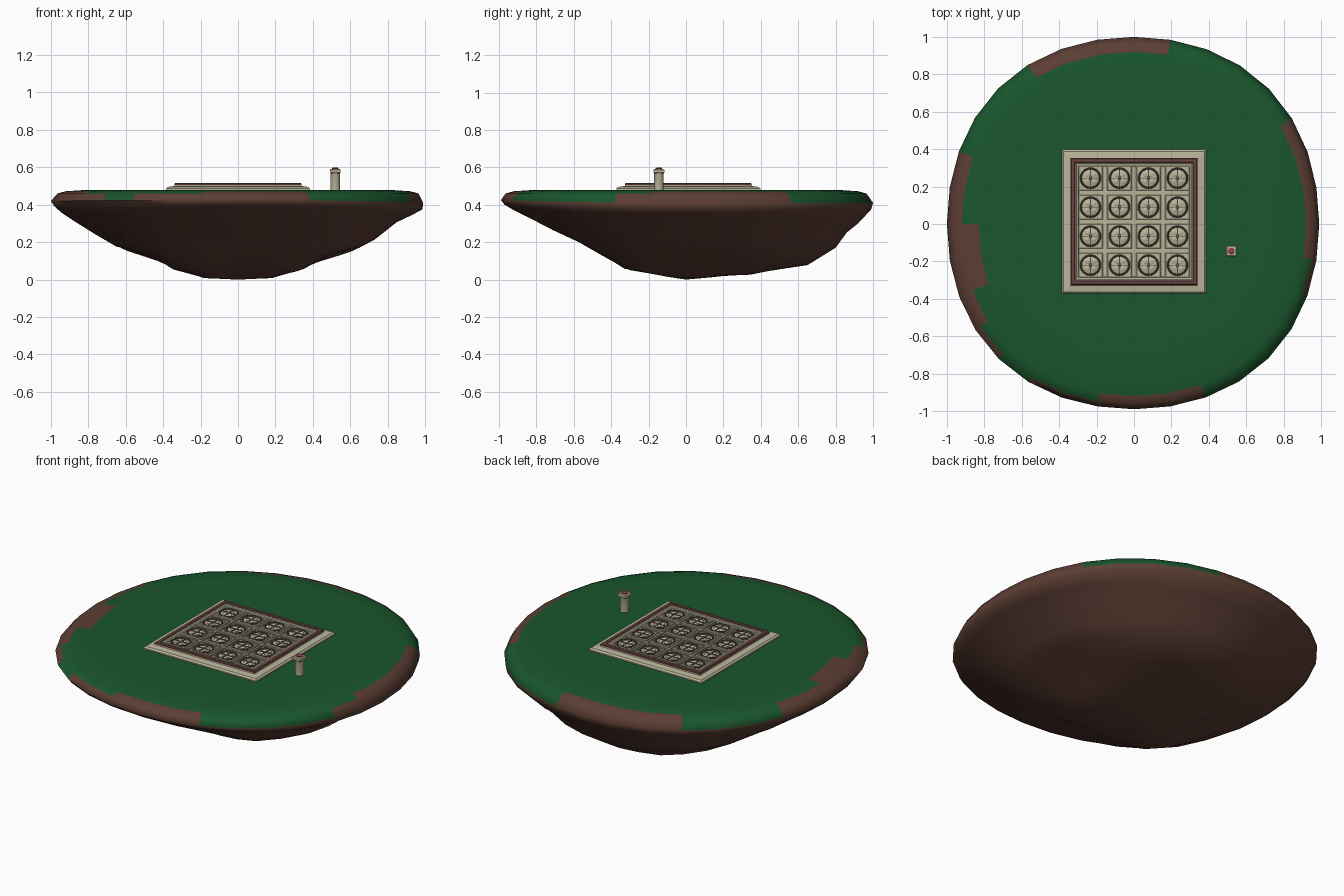
import bpy, bmesh, math, random
from mathutils import Matrix, Vector

if "Cube" in bpy.data.objects:
    bpy.data.objects.remove(bpy.data.objects["Cube"])

random.seed(4)

def material(name, rgb):
    m = bpy.data.materials.new(name)
    m.diffuse_color = (*rgb, 1)
    m.use_nodes = True
    m.node_tree.nodes["Principled BSDF"].inputs["Base Color"].default_value = m.diffuse_color
    return m

GRASS = material("grass", (0.010, 0.092, 0.026))
EARTH = material("earth", (0.107, 0.048, 0.034))
STONE = material("stone", (0.49, 0.46, 0.32))
RED = material("red_trim", (0.15, 0.06, 0.055))
DARK = material("dark_inlay", (0.10, 0.075, 0.06))

def finish(name, bm, mats, smooth=None):
    bmesh.ops.recalc_face_normals(bm, faces=bm.faces)
    me = bpy.data.meshes.new(name)
    bm.to_mesh(me)
    bm.free()
    for m in mats:
        me.materials.append(m)
    ob = bpy.data.objects.new(name, me)
    bpy.context.collection.objects.link(ob)
    if smooth:
        bpy.ops.object.select_all(action='DESELECT')
        ob.select_set(True)
        bpy.context.view_layer.objects.active = ob
        bpy.ops.object.shade_smooth_by_angle(angle=math.radians(smooth))
    return ob

def stack(bm, centre, profile, sides, turn=0.0, close=False):
    """Lathe (radius, z) points round a centre; capped, or closed into a ring."""
    rings = [[bm.verts.new((centre[0] + r * math.cos(turn + math.tau * i / sides),
                            centre[1] + r * math.sin(turn + math.tau * i / sides), z))
              for i in range(sides)] for r, z in profile]
    pairs = list(zip(rings, rings[1:]))
    if close:
        pairs.append((rings[-1], rings[0]))
    else:
        bm.faces.new(rings[0][::-1])
        bm.faces.new(rings[-1])
    for a, b in pairs:
        for i in range(sides):
            j = (i + 1) % sides
            bm.faces.new((a[i], a[j], b[j], b[i]))

def square(bm, centre, profile, close=False):
    """Same as stack, but square, with half-widths for radii."""
    stack(bm, centre, [(h * math.sqrt(2), z) for h, z in profile], 4, math.pi / 4, close)

def box(bm, loc, size, angle=0.0):
    m = Matrix.Translation(loc) @ Matrix.Rotation(angle, 4, 'Z') @ Matrix.Diagonal((*size, 1))
    bmesh.ops.create_cube(bm, size=1, matrix=m)

# Floating island: a squashed sphere whose underside differs by direction
TOP = [(.195, .478), (.38, .479), (.555, .479), (.707, .479), (.83, .478), (.92, .472), (.965, .46)]
EAST = [(.99, .41), (.985, .375), (.93, .345), (.85, .31), (.73, .21), (.66, .18), (.5, .14), (.35, .06), (.18, .008)]
NORTH = [(1, .41), (.99, .375), (.92, .30), (.86, .25), (.8, .17), (.65, .08), (.52, .06), (.35, .03), (.18, .02)]
WEST = [(1, .42), (.98, .39), (.94, .355), (.86, .3), (.77, .25), (.65, .18), (.5, .15), (.35, .06), (.18, .008)]
SOUTH = [(.99, .425), (.97, .40), (.92, .37), (.85, .335), (.72, .27), (.6, .22), (.5, .17), (.35, .07), (.18, .045)]
# Extra depth on the south-east and other corners, ring by ring
BULGE = [0, 0, 0, .01, .015, .03, .045, .02, .005]
SEG = 32

def underside(k, a):
    c, s = math.cos(a), math.sin(a)
    p, q = (EAST if c > 0 else WEST)[k], (NORTH if s > 0 else SOUTH)[k]
    r, z = (p[n] * c * c + q[n] * s * s for n in (0, 1))
    corner = math.sin(2 * a) ** 2
    return r, z - BULGE[k] * corner * (1 if s < 0 else .5)

# Number of grassy bands per sector; the rest of the rim is bare earth
grassy = [8] * SEG
for first, last, n in ((-2, -2, 7), (-1, 2, 6), (7, 10, 6), (14, 15, 6), (16, 17, 5), (18, 18, 6),
                       (19, 19, 7), (21, 22, 7), (23, 25, 6)):
    for s in range(first, last + 1):
        grassy[s % SEG] = n

bm = bmesh.new()
rings = []
for k in range(16):
    ring = []
    for i in range(SEG):
        a = math.tau * i / SEG
        r, z = TOP[k] if k < 7 else underside(k - 7, a)
        if k > 3:
            r *= 1 + .026 * math.sin(2 * a) ** 2
        if 9 < k < 15:
            z += random.uniform(-.004, .004)
        ring.append(bm.verts.new((r * math.cos(a), r * math.sin(a), z)))
    rings.append(ring)
north_pole, south_pole = bm.verts.new((0, 0, .478)), bm.verts.new((0, 0, 0))
for i in range(SEG):
    j = (i + 1) % SEG
    bm.faces.new((north_pole, rings[0][i], rings[0][j]))
    bm.faces.new((south_pole, rings[-1][j], rings[-1][i])).material_index = 1
    for k in range(15):
        f = bm.faces.new((rings[k][i], rings[k + 1][i], rings[k + 1][j], rings[k][j]))
        f.material_index = 0 if k + 1 < grassy[i] else 1
finish("island", bm, [GRASS, EARTH], 75)

# Stone plaza: wide sloped step with a raised border and sunken floor
C = (0, .0125)
bm = bmesh.new()
square(bm, C, [(.385, .46), (.385, .486), (.376, .495), (.340, .500), (.338, .510),
               (.313, .510), (.308, .506), (.298, .506), (.294, .497)])
finish("plaza_base", bm, [STONE])

# Red border strip
bm = bmesh.new()
square(bm, C, [(.339, .50), (.339, .512), (.334, .516), (.318, .516), (.314, .512), (.314, .50)], True)
finish("plaza_border", bm, [RED])

# Sixteen round-ornament tiles
tiles, grooves, inlays, bosses = (bmesh.new() for _ in range(4))
for ix in range(4):
    for iy in range(4):
        p = (C[0] + (ix - 1.5) * .155, C[1] + (iy - 1.5) * .155)
        square(tiles, p, [(.066, .494), (.066, .504), (.062, .507), (.057, .507), (.057, .494)], True)
        square(grooves, p, [(.057, .494), (.057, .499)])
        stack(inlays, p, [(.057, .495), (.057, .506), (.054, .509), (.050, .509), (.047, .506), (.047, .495)], 24, 0, True)
        stack(bosses, p, [(.047, .495), (.047, .503), (.044, .505)], 24)
        stack(inlays, p, [(.010, .503), (.010, .509), (.007, .510)], 12)
        for q in range(4):
            a = q * math.pi / 2
            d = Vector((math.cos(a), math.sin(a)))
            box(inlays, (p[0] + d.x * .026, p[1] + d.y * .026, .505), (.042, .0035, .007), a)
            e = a + math.pi / 4
            stack(bosses, (p[0] + .0245 * math.cos(e), p[1] + .0245 * math.sin(e)),
                  [(.013, .503), (.013, .507), (.010, .509)], 10)
            box(tiles, (p[0] + .050 * math.copysign(1, math.cos(e)),
                        p[1] + .050 * math.copysign(1, math.sin(e)), .500), (.013, .013, .010))
finish("tile_frames", tiles, [STONE])
finish("tile_panels", grooves, [STONE])
finish("tile_rings", inlays, [DARK], 40)
finish("tile_medallions", bosses, [STONE], 40)

# Raised dividers between the tiles
bm = bmesh.new()
for k in (-1, 0, 1):
    box(bm, (C[0] + k * .155, C[1], .500), (.010, .588, .009))
    box(bm, (C[0], C[1] + k * .155, .500), (.588, .010, .009))
finish("tile_dividers", bm, [STONE])

# Small pedestal beside the plaza
P = (.52, -.145)
bm = bmesh.new()
stack(bm, P, [(.025, .46), (.025, .565), (.027, .570)], 16)
finish("pedestal_shaft", bm, [STONE], 40)
bm = bmesh.new()
square(bm, P, [(.022, .566), (.029, .573), (.029, .586), (.024, .591)])
finish("pedestal_cap", bm, [STONE])
bm = bmesh.new()
stack(bm, P, [(.018, .589), (.018, .595), (.012, .599)], 16)
finish("pedestal_button", bm, [material("button_red", (.28, .05, .05))], 40)
